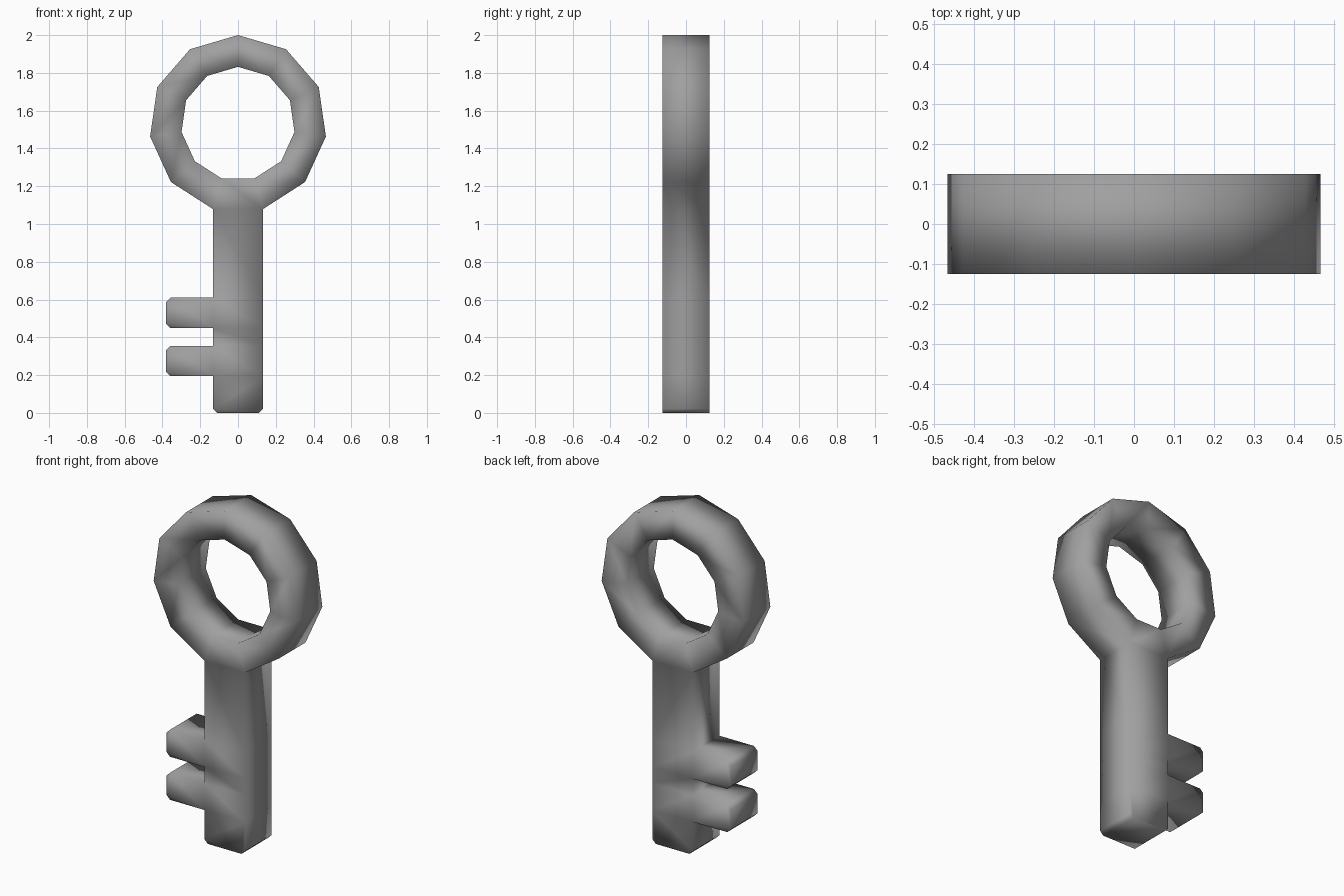
import bpy, bmesh, math

if "Cube" in bpy.data.objects:
    bpy.data.objects.remove(bpy.data.objects["Cube"])

DEPTH = 0.25
SIDES = 11
CENTRE_Z, R_OUT, R_IN = 1.53, 0.47, 0.302
HALF = R_OUT * math.sin(math.pi / SIDES)          # half width of the shaft
NECK_Z = CENTRE_Z - R_OUT * math.cos(math.pi / SIDES)
TOOTH_X, C = -0.38, 0.022                         # tooth tip and corner chamfer

bm = bmesh.new()


def face(points):
    """Flat front-facing face from (x, z) points."""
    bm.faces.new([bm.verts.new((x, 0, z)) for x, z in points])


def ring_point(i, r):
    a = 2 * math.pi * i / SIDES
    return r * math.sin(a), CENTRE_Z + r * math.cos(a)


# Eleven-sided bow
for i in range(SIDES):
    face([ring_point(i, R_OUT), ring_point(i, R_IN),
          ring_point(i + 1, R_IN), ring_point(i + 1, R_OUT)])

# Shaft, split at the tooth heights
levels = [NECK_Z, 0.61, 0.45, 0.355, 0.195]
for top, low in zip(levels, levels[1:]):
    face([(-HALF, top), (-HALF, low), (HALF, low), (HALF, top)])

# Chamfered shaft tip
face([(-HALF, 0.195), (-HALF, C), (C - HALF, 0), (HALF - C, 0),
      (HALF, C), (HALF, 0.195)])

# Two chamfered teeth
for low, top in ((0.45, 0.61), (0.195, 0.355)):
    face([(-HALF, top), (TOOTH_X + C, top), (TOOTH_X, top - C),
          (TOOTH_X, low + C), (TOOTH_X + C, low), (-HALF, low)])

bmesh.ops.remove_doubles(bm, verts=bm.verts, dist=0.001)
bmesh.ops.recalc_face_normals(bm, faces=bm.faces)
for f in bm.faces:
    f.smooth = True

mesh = bpy.data.meshes.new("key")
bm.to_mesh(mesh)
bm.free()

metal = bpy.data.materials.new("grey metal")
metal.diffuse_color = (0.35, 0.35, 0.35, 1)
metal.use_nodes = True
metal.node_tree.nodes["Principled BSDF"].inputs["Base Color"].default_value = metal.diffuse_color
mesh.materials.append(metal)

key = bpy.data.objects.new("key", mesh)
bpy.context.collection.objects.link(key)

# Thickness, centred on y = 0
solid = key.modifiers.new("thickness", 'SOLIDIFY')
solid.thickness = DEPTH
solid.offset = 0
